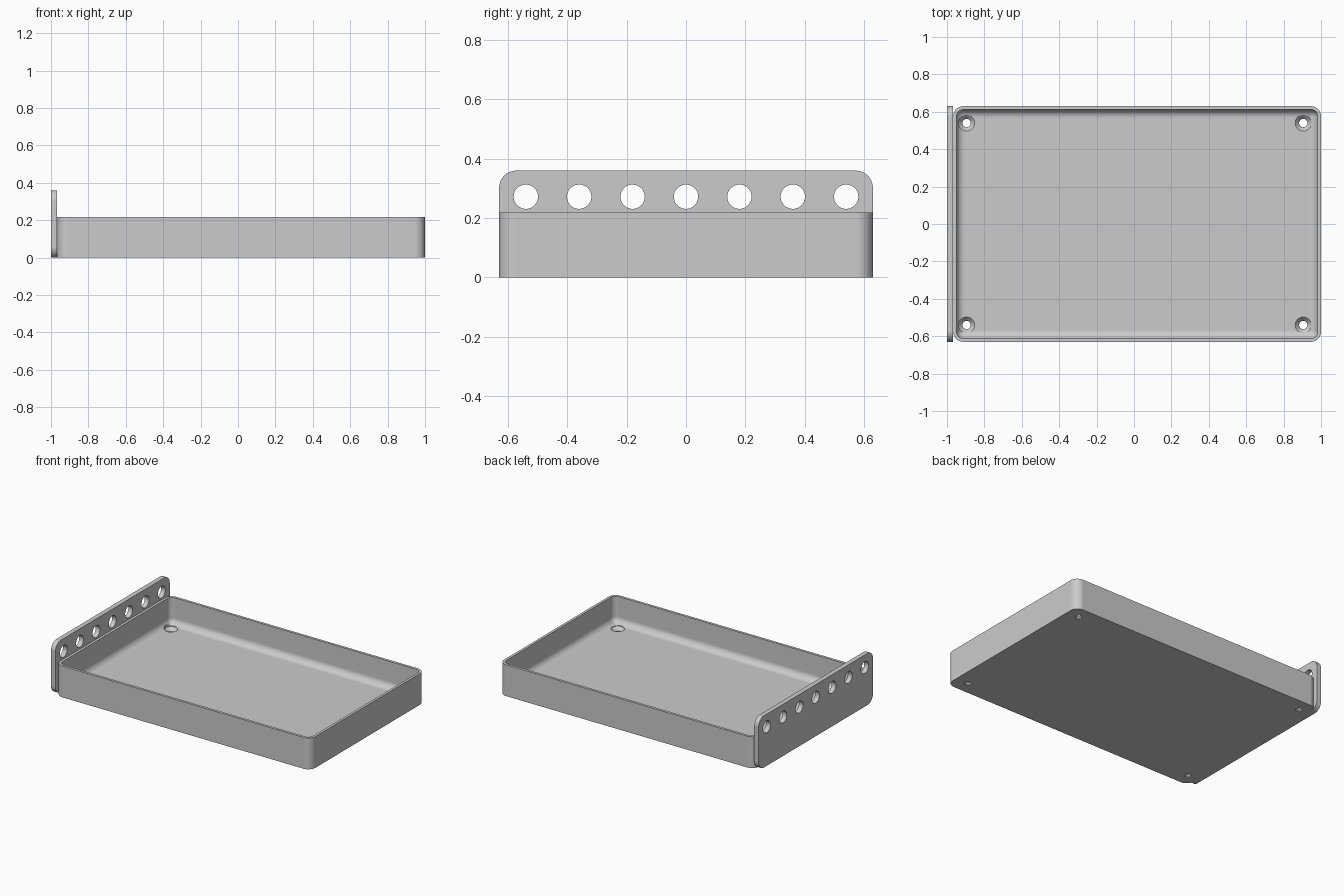
import bpy
import bmesh
from math import sin, cos, pi
from mathutils import Matrix, Vector

cube = bpy.data.objects.get("Cube")
if cube:
    bpy.data.objects.remove(cube, do_unlink=True)

grey = bpy.data.materials.new("plain_grey")
grey.use_nodes = True
grey.diffuse_color = (0.6, 0.6, 0.6, 1)
grey.node_tree.nodes["Principled BSDF"].inputs["Base Color"].default_value = (0.6, 0.6, 0.6, 1)

LEFT, RIGHT, HALF_Y = -0.967, 1.0, 0.63
TRAY_TOP, FLOOR, WALL = 0.218, 0.033, 0.018
CORNER, FILLET = 0.055, 0.045
PLATE_TOP = 0.36


def rounded_rect(half_w, half_h, radius, steps=10):
    """Counter-clockwise outline of a rounded rectangle around the origin."""
    points = []
    for q, (sx, sy) in enumerate([(1, 1), (-1, 1), (-1, -1), (1, -1)]):
        for i in range(steps + 1):
            a = (q + i / steps) * pi / 2
            points.append((sx * (half_w - radius) + radius * cos(a),
                           sy * (half_h - radius) + radius * sin(a)))
    return points


def loft(name, rings, matrix=Matrix()):
    """Skin a stack of equal-length rings and cap both ends."""
    bm = bmesh.new()
    loops = [[bm.verts.new(matrix @ Vector(p)) for p in ring] for ring in rings]
    n = len(loops[0])
    for low, high in zip(loops, loops[1:]):
        for i in range(n):
            j = (i + 1) % n
            bm.faces.new((low[i], low[j], high[j], high[i]))
    bm.faces.new(loops[0][::-1])
    bm.faces.new(loops[-1])
    bmesh.ops.recalc_face_normals(bm, faces=bm.faces)
    mesh = bpy.data.meshes.new(name)
    bm.to_mesh(mesh)
    bm.free()
    obj = bpy.data.objects.new(name, mesh)
    bpy.context.collection.objects.link(obj)
    mesh.materials.append(grey)
    return obj


def drill(name, profile, matrix):
    """Round cutter from (radius, height) pairs."""
    angles = [2 * pi * i / 40 for i in range(40)]
    obj = loft(name, [[(r * cos(a), r * sin(a), h) for a in angles] for r, h in profile], matrix)
    obj.hide_render = True
    return obj


def finish(obj, cutters):
    """Cut the holes, then smooth the curved faces."""
    bpy.ops.object.select_all(action='DESELECT')
    bpy.context.view_layer.objects.active = obj
    obj.select_set(True)
    for cutter in cutters:
        mod = obj.modifiers.new("hole", 'BOOLEAN')
        mod.operation = 'DIFFERENCE'
        mod.solver = 'EXACT'
        mod.object = cutter
        bpy.ops.object.modifier_apply(modifier=mod.name)
        bpy.data.objects.remove(cutter, do_unlink=True)
    bpy.ops.object.shade_smooth_by_angle(angle=pi / 6)
    weighted = obj.modifiers.new("even_shading", 'WEIGHTED_NORMAL')
    weighted.keep_sharp = True


# Tray: outside wall, rim, inside wall and filleted floor
section = [(0, 0), (0, TRAY_TOP), (WALL, TRAY_TOP)]
for i in range(9):
    a = i / 8 * pi / 2
    section.append((WALL + FILLET * (1 - cos(a)), FLOOR + FILLET * (1 - sin(a))))
centre_x = (LEFT + RIGHT) / 2
half_x = (RIGHT - LEFT) / 2
tray = loft("tray", [
    [(centre_x + x, y, z) for x, y in
     rounded_rect(half_x - inset, HALF_Y - inset, max(CORNER - inset, 0.006))]
    for inset, z in section])

# Countersunk screw holes in the tray corners
screw = [(0.022, -0.05), (0.022, 0.008), (0.043, FLOOR - 0.002), (0.043, 0.12)]
finish(tray, [drill("screw_cutter", screw, Matrix.Translation((x, y, 0)))
              for x in (-0.895, 0.905) for y in (-0.54, 0.54)])

# Upright plate on the right end
outline = rounded_rect(HALF_Y, PLATE_TOP / 2, 0.058)
plate = loft("end_plate", [[(x, y, z + PLATE_TOP / 2) for y, z in outline]
                           for x in (-1.0, LEFT)])

# Row of round holes along the plate
sideways = Matrix.Rotation(pi / 2, 4, 'Y')
finish(plate, [drill("plate_cutter", [(0.041, -0.1), (0.041, 0.1)],
                     Matrix.Translation((LEFT, 0.18 * i, 0.272)) @ sideways)
               for i in range(-3, 4)])
